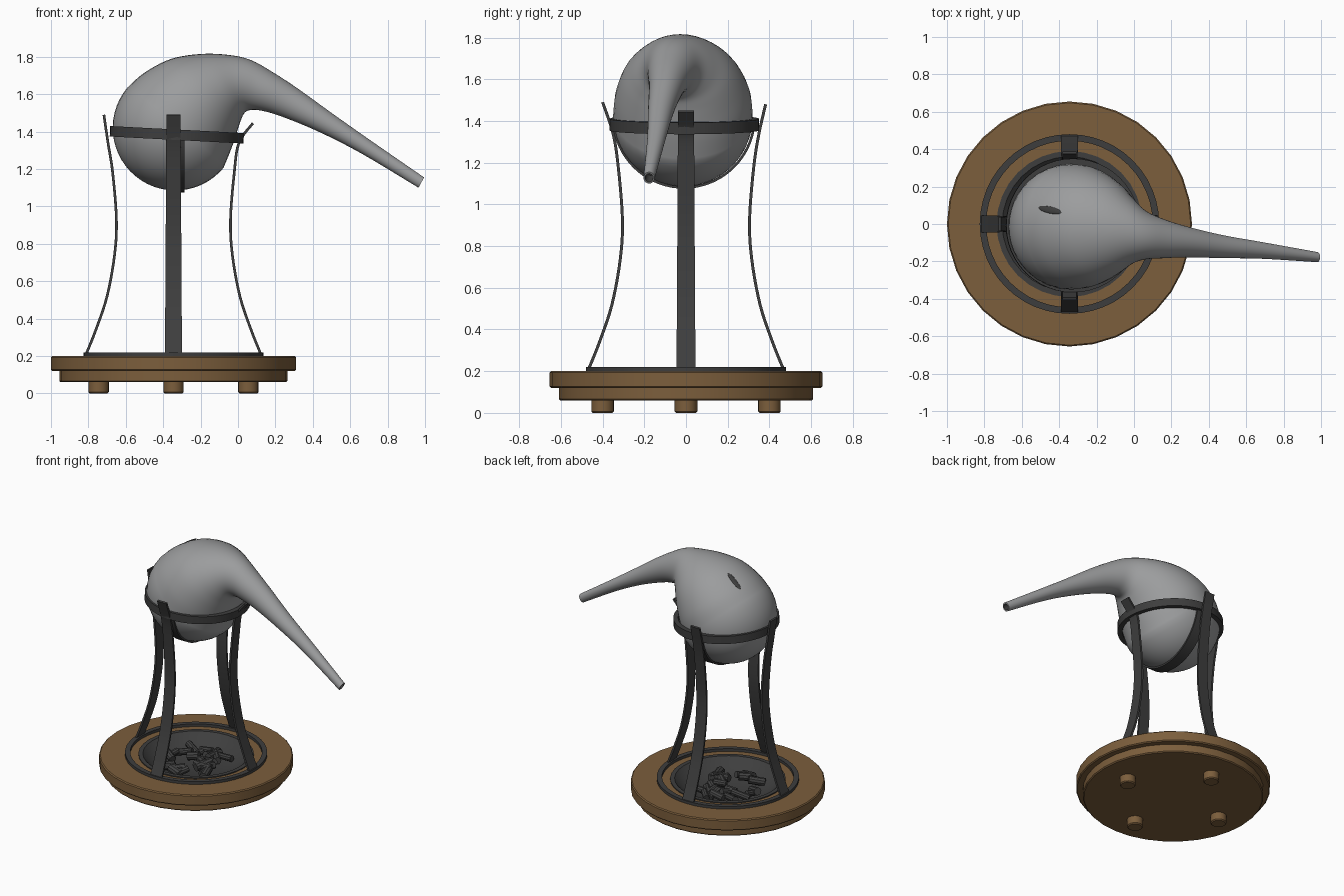
import bpy, bmesh, math, random
from mathutils import Vector, Matrix

if "Cube" in bpy.data.objects:
    bpy.data.objects.remove(bpy.data.objects["Cube"])

random.seed(4)
CX = -0.345  # centre of the stand


def material(name, col):
    m = bpy.data.materials.new(name)
    m.diffuse_color = (*col, 1)
    m.use_nodes = True
    m.node_tree.nodes["Principled BSDF"].inputs["Base Color"].default_value = m.diffuse_color
    return m


WOOD = material("brown wood", (0.2, 0.112, 0.045))
IRON = material("dark iron", (0.048, 0.048, 0.048))
COAL = material("charcoal", (0.055, 0.055, 0.055))
GLASS = material("grey glass", (0.33, 0.335, 0.34))


def finish(name, bm, mat, angle=35):
    bmesh.ops.recalc_face_normals(bm, faces=bm.faces)
    me = bpy.data.meshes.new(name)
    bm.to_mesh(me)
    bm.free()
    ob = bpy.data.objects.new(name, me)
    bpy.context.collection.objects.link(ob)
    me.materials.append(mat)
    bpy.ops.object.select_all(action='DESELECT')
    ob.select_set(True)
    bpy.context.view_layer.objects.active = ob
    bpy.ops.object.shade_smooth_by_angle(angle=math.radians(angle))
    return ob


def skin(bm, rings, closed=False):
    """Bridge equal-length loops of points with quads."""
    vs = [[bm.verts.new(p) for p in r] for r in rings]
    n = len(vs[0])
    for k in range(len(vs) if closed else len(vs) - 1):
        a, b = vs[k], vs[(k + 1) % len(vs)]
        for i in range(n):
            j = (i + 1) % n
            bm.faces.new((a[i], a[j], b[j], b[i]))
    return vs


def lathe(name, profile, mat, centre=(CX, 0, 0), seg=32, closed=False, tilt=0):
    bm = bmesh.new()
    rot = Matrix.Translation(centre) @ Matrix.Rotation(tilt, 4, 'Y')
    rings = [[rot @ Vector((r * math.cos(t), r * math.sin(t), z))
              for t in (2 * math.pi * i / seg for i in range(seg))] for r, z in profile]
    skin(bm, rings, closed)
    bmesh.ops.remove_doubles(bm, verts=bm.verts, dist=1e-5)
    return finish(name, bm, mat)


def spline(pts, steps):
    """Catmull-Rom through tuples of any length."""
    out = []
    for k in range(len(pts) - 1):
        p0, p1, p2, p3 = (pts[max(0, min(len(pts) - 1, k + d))] for d in (-1, 0, 1, 2))
        for s in range(steps):
            t = s / steps
            out.append(tuple(0.5 * (2 * b + (c - a) * t + (2 * a - 5 * b + 4 * c - d) * t * t
                                    + (3 * b - a - 3 * c + d) * t ** 3)
                             for a, b, c, d in zip(p0, p1, p2, p3)))
    return out + [tuple(pts[-1])]


def strap(name, path, width, thick, matrix, mat):
    """Flat bar: path of (r, z) points, width across the path (start, end)."""
    bm = bmesh.new()
    rings = []
    n = len(path) - 1
    for i, p in enumerate(path):
        a, b = path[max(i - 1, 0)], path[min(i + 1, n)]
        d = Vector((b[0] - a[0], b[1] - a[1])).normalized()
        nx, nz = d.y * thick / 2, -d.x * thick / 2
        w = (width[0] + (width[1] - width[0]) * i / n) / 2
        rings.append([matrix @ Vector((p[0] + s * nx, t * w, p[1] + s * nz))
                      for s, t in ((1, 1), (1, -1), (-1, -1), (-1, 1))])
    vs = skin(bm, rings)
    bm.faces.new(vs[0])
    bm.faces.new(vs[-1])
    return finish(name, bm, mat)


# Wooden base with a stepped rim and a recess for the fire bowl
lathe("wooden_base", [(0, .06), (.603, .06), (.61, .067), (.61, .12), (.648, .12), (.655, .127),
                      (.655, .193), (.648, .2), (.37, .2), (.3, .13), (.2, .095), (0, .085)], WOOD)
for i in range(4):
    a = i * math.pi / 2
    lathe(f"foot_{i + 1}", [(0, 0), (.047, 0), (.054, .007), (.054, .06), (0, .06)], WOOD,
          (CX + .4 * math.cos(a), .4 * math.sin(a), 0), 20)

# Fire bowl and floor ring
lathe("fire_bowl", [(.39, .198), (.39, .207), (.36, .207), (.3, .15), (.2, .112), (0, .1)], IRON)
lathe("floor_ring", [(.445, .198), (.48, .198), (.48, .22), (.445, .22)], IRON, seg=48, closed=True)

# Heap of charcoal sticks
for i in range(26):
    rad = .22 * math.sqrt(random.random())
    a = random.uniform(0, 6.283)
    size = random.uniform(.022, .03)
    z = .135 + .055 * (1 - rad / .22) * random.random() + rad * .08
    bm = bmesh.new()
    bmesh.ops.create_cone(bm, cap_ends=True, segments=10, radius1=size, radius2=size,
                          depth=random.uniform(.08, .14))
    bmesh.ops.transform(bm, verts=bm.verts, matrix=Matrix.Translation(
        (CX + rad * math.cos(a), rad * math.sin(a), z))
        @ Matrix.Rotation(random.uniform(0, 6.283), 4, 'Z')
        @ Matrix.Rotation(math.radians(90 + random.uniform(-16, 16)), 4, 'Y'))
    finish(f"charcoal_{i + 1}", bm, COAL)

# Four curved legs: angle, tip radius, tip height
for name, ang, tr, tz in (("right_leg", 0, .425, 1.445), ("back_leg", 90, .382, 1.48),
                          ("left_leg", 180, .372, 1.49), ("front_leg", 270, .4, 1.49)):
    path = spline([(.465, .215), (.415, .34), (.355, .52), (.315, .74), (.305, .93),
                   (.325, 1.18), (.35, 1.34), (tr, tz)], 5)
    strap(name, path, (.092, .075), .014,
          Matrix.Translation((CX, 0, 0)) @ Matrix.Rotation(math.radians(ang), 4, 'Z'), IRON)

# Tilted holding ring and the strap running under the bulb
lathe("holding_ring", [(.325, -.028), (.358, -.028), (.358, .028), (.325, .028)], IRON,
      (-.327, -.008, 1.383), 48, True, math.radians(3))
arc = [(.339 * math.cos(t), .339 * math.sin(t))
       for t in (math.radians(190 + 160 * i / 32) for i in range(33))]
strap("under_strap", arc, (.08, .08), .012,
      Matrix.Translation((-.325, -.01, 1.42)) @ Matrix.Rotation(math.pi / 2, 4, 'Z'), IRON)

# Glass vessel: round bulb, then sections (outer x,z, inner x,z, y centre, half width)
N = 40
C, R = Vector((-.335, 1.42)), .335
ax, pp = Vector((.64, .768)), Vector((-.768, .64))
secs = []
for i in range(14):
    t = math.pi / 2 * i / 14
    m, h = C - ax * R * math.cos(t), max(R * math.sin(t), 1e-4)
    secs.append((*(m + pp * h), *(m - pp * h), -.015, h))
secs += spline([
    (*(C + pp * R), *(C - pp * R), -.015, .335),
    (-.5, 1.715, -.035, 1.31, -.015, .325),
    (-.36, 1.788, -.005, 1.40, -.02, .288),
    (-.2, 1.815, .015, 1.46, -.025, .235),
    (-.05, 1.81, .035, 1.50, -.038, .172),
    (.07, 1.782, .065, 1.515, -.06, .128),
    (.19, 1.715, .12, 1.513, -.078, .105),
    (.32, 1.63, .23, 1.482, -.095, .083),
    (.5, 1.50, .43, 1.40, -.12, .062),
    (.72, 1.345, .66, 1.283, -.142, .044),
    (.995, 1.155, .965, 1.10, -.177, .027)], 5)


def section(s, k=1.0, back=0.0):
    o, q = Vector((s[0], 0, s[1])), Vector((s[2], 0, s[3]))
    m, u = (o + q) / 2, (o - q) / 2 * k
    m += Vector((-.85, .12, .53)) * back + Vector((0, s[4], 0))
    return [m + u * math.cos(t) + Vector((0, s[5] * k * math.sin(t), 0))
            for t in (2 * math.pi * i / N for i in range(N))]


bm = bmesh.new()
end = secs[-1]
vs = skin(bm, [section(s) for s in secs] + [section(end, .72), section(end, .72, .06)])
cap = bm.faces.new(vs[-1])
bmesh.ops.remove_doubles(bm, verts=vs[0], dist=.001)
vessel = finish("glass_vessel", bm, GLASS, 45)

# Dark inside of the spout mouth
vessel.data.materials.append(IRON)
for f in vessel.data.polygons[-(N + 1):]:
    f.material_index = 1

# Small dark mark on the upper back of the bulb, laid on the surface
hit, loc, nor, _ = vessel.ray_cast(Vector((-.45, .075, 3)), Vector((0, 0, -1)))
if hit:
    bm = bmesh.new()
    bmesh.ops.create_uvsphere(bm, u_segments=20, v_segments=10, radius=1)
    bmesh.ops.transform(bm, verts=bm.verts, matrix=Matrix.Translation(loc)
                        @ Vector((0, 0, 1)).rotation_difference(nor).to_matrix().to_4x4()
                        @ Matrix.Rotation(-.25, 4, 'Z') @ Matrix.Diagonal((.075, .018, .006, 1)))
    finish("bulb_mark", bm, IRON)
